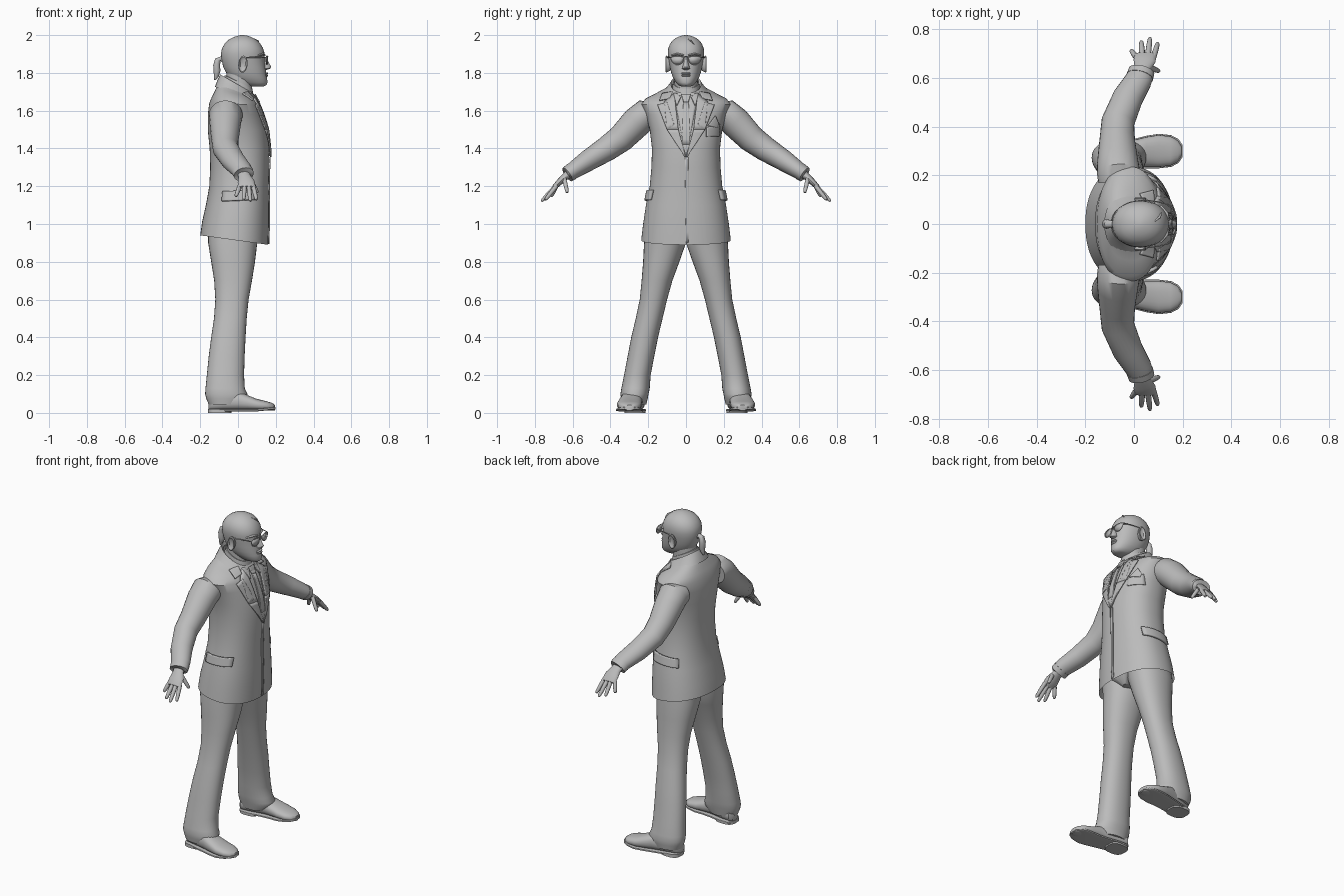
import bpy, bmesh, math
from mathutils import Vector
from mathutils.bvhtree import BVHTree

grey = bpy.data.materials.new("plain_grey")
grey.diffuse_color = (0.5, 0.5, 0.5, 1)


def finish(name, bm, mirror=False, thick=0, angle=40):
    bmesh.ops.remove_doubles(bm, verts=bm.verts, dist=0.0002)
    bmesh.ops.recalc_face_normals(bm, faces=bm.faces)
    me = bpy.data.meshes.new(name)
    bm.to_mesh(me)
    bm.free()
    ob = bpy.data.objects.new(name, me)
    bpy.context.collection.objects.link(ob)
    me.materials.append(grey)
    bpy.ops.object.select_all(action='DESELECT')
    ob.select_set(True)
    bpy.context.view_layer.objects.active = ob
    bpy.ops.object.shade_smooth_by_angle(angle=math.radians(angle))
    if thick:
        m = ob.modifiers.new("thickness", 'SOLIDIFY')
        m.thickness, m.offset = thick, 0
    if mirror:
        ob.modifiers.new("mirror", 'MIRROR').use_axis = (False, True, False)
    return ob


def loft(name, rings, caps=(True, True), **kw):
    bm = bmesh.new()
    loops = [[bm.verts.new(p) for p in r] for r in rings]
    n = len(loops[0])
    for a, b in zip(loops, loops[1:]):
        for i in range(n):
            bm.faces.new((a[i], a[(i + 1) % n], b[(i + 1) % n], b[i]))
    for use, lp in zip(caps, (loops[0], loops[-1])):
        if use:
            bm.faces.new(lp)
    return finish(name, bm, **kw)


def oval(c, u, v, e=2.0, n=32):
    """Superellipse ring around c with half axes u and v."""
    out = []
    for i in range(n):
        a = 2 * math.pi * i / n
        f = lambda t: math.copysign(abs(t) ** (2 / e), t)
        out.append(Vector(c) + Vector(u) * f(math.cos(a)) + Vector(v) * f(math.sin(a)))
    return out


def level(z, x0, x1, y0, y1, tilt=0.0, e=2.2, n=32):
    """Near-horizontal ring; tilt raises its front edge."""
    return oval(((x0 + x1) / 2, (y0 + y1) / 2, z), ((x1 - x0) / 2, 0, tilt), (0, (y1 - y0) / 2, 0), e, n)


def tube(name, path, ref=(1, 0, 0), n=24, caps=(True, True), **kw):
    """Path of (x, y, z, radius along ref, radius across)."""
    pts, rings = [Vector(p[:3]) for p in path], []
    for i, p in enumerate(path):
        t = (pts[min(i + 1, len(pts) - 1)] - pts[max(i - 1, 0)]).normalized()
        u = Vector(ref)
        u = (u - t * u.dot(t)).normalized()
        rings.append(oval(pts[i], u * p[3], t.cross(u) * p[4], 2, n))
    return loft(name, rings, caps, **kw)


# Jacket body
torso = [(.915, .237, -.2, .16, -.025), (1.0, .227, -.19, .163, -.012), (1.1, .212, -.17, .163, 0),
         (1.2, .192, -.152, .162, 0), (1.3, .183, -.147, .165, 0), (1.4, .18, -.15, .165, 0),
         (1.5, .192, -.16, .155, 0), (1.58, .215, -.16, .13, 0), (1.635, .236, -.152, .11, -.005),
         (1.662, .215, -.137, .1, -.015), (1.69, .15, -.115, .09, -.03), (1.71, .1, -.1, .085, -.038),
         (1.725, .078, -.09, .078, -.04)]
jacket = loft("jacket_body", [level(z, a, b, -w, w, t, 2.25, 64) for z, w, a, b, t in torso], (False, False))
tree = BVHTree.FromPolygons([v.co.copy() for v in jacket.data.vertices],
                            [tuple(p.vertices) for p in jacket.data.polygons])


def plate(name, q, axis='x', lift=.004, thick=.008, n=8, **kw):
    """Cloth patch with four corners, laid on the jacket from the front or the side."""
    bm, q = bmesh.new(), [Vector(c) for c in q]
    grid = []
    for i in range(n + 1):
        row = []
        for j in range(n + 1):
            s, t = i / n, j / n
            p = q[0].lerp(q[1], s).lerp(q[3].lerp(q[2], s), t)
            d = Vector((-1, 0, 0)) if axis == 'x' else Vector((0, -1, 0))
            o = Vector((1, p.x, p.y)) if axis == 'x' else Vector((p.x, 1, p.y))
            hit = tree.ray_cast(o, d)[0]
            if hit is None or (axis == 'x' and hit.x < 0):
                hit = tree.find_nearest(Vector((.1, p.x, p.y)))[0]
            row.append(bm.verts.new(hit - d * lift))
        grid.append(row)
    for i in range(n):
        for j in range(n):
            bm.faces.new((grid[i][j], grid[i + 1][j], grid[i + 1][j + 1], grid[i][j + 1]))
    return finish(name, bm, thick=thick, **kw)


# Shirt front, tie, lapels and front edge
plate("shirt_front", [(-.065, 1.69), (.065, 1.69), (.002, 1.36), (-.002, 1.36)], lift=.002, thick=.004)
plate("tie", [(-.014, 1.645), (.014, 1.645), (.022, 1.42), (-.022, 1.42)], lift=.007)
plate("tie_tip", [(-.022, 1.42), (.022, 1.42), (.002, 1.37), (-.002, 1.37)], lift=.007)
plate("tie_knot", [(-.024, 1.685), (.024, 1.685), (.013, 1.645), (-.013, 1.645)], lift=.011, thick=.012)
plate("lapel", [(.062, 1.69), (.115, 1.645), (.1, 1.5), (.04, 1.5)], lift=.008, mirror=True)
plate("lapel_point", [(.1, 1.645), (.15, 1.63), (.1, 1.5), (.06, 1.52)], lift=.008, mirror=True)
plate("lapel_lower", [(.04, 1.5), (.1, 1.5), (.006, 1.355), (.001, 1.355)], lift=.008, mirror=True)
plate("collar_wing", [(.07, 1.7), (.125, 1.69), (.14, 1.655), (.085, 1.665)], lift=.009, mirror=True)
plate("front_edge", [(-.006, 1.355), (.012, 1.355), (.014, .905), (0, .895)], lift=.003, thick=.006)

# Pockets
plate("hip_pocket_flap", [(-.08, 1.172), (.095, 1.18), (.09, 1.128), (-.085, 1.12)], 'y', .007, .014, mirror=True)
plate("breast_pocket", [(.108, 1.51), (.178, 1.53), (.178, 1.465), (.108, 1.462)], lift=.003, thick=.006)
plate("pocket_square", [(.115, 1.52), (.155, 1.572), (.172, 1.53), (.165, 1.51)], lift=.005)

# Jacket collar, shirt collar, shirt collar points
loft("jacket_collar", [level(1.692, -.122, .096, -.128, .128, -.034), level(1.722, -.108, .092, -.096, .096, -.042),
                       level(1.742, -.094, .08, -.08, .08, -.05), level(1.725, -.085, .072, -.07, .07, -.045)],
     (False, False))
loft("shirt_collar", [level(1.70, -.08, .084, -.074, .074, -.03), level(1.752, -.07, .076, -.069, .069, -.035),
                      level(1.752, -.064, .07, -.063, .063, -.035)], (False, False))
plate("shirt_collar_point", [(.018, 1.69), (.065, 1.69), (.052, 1.63), (.046, 1.63)], lift=.009, mirror=True)

# Sleeves
tube("sleeve", [(-.062, .175, 1.575, .085, .07), (-.064, .215, 1.578, .089, .082), (-.067, .26, 1.54, .084, .082),
                (-.069, .345, 1.452, .073, .073), (-.066, .42, 1.398, .068, .066), (-.025, .52, 1.335, .063, .056),
                (.018, .59, 1.288, .056, .046), (.027, .612, 1.273, .053, .042)], mirror=True)
tube("cuff", [(.024, .605, 1.278, .056, .045), (.031, .628, 1.262, .054, .043),
              (.031, .628, 1.262, .042, .03)], mirror=True)

# Hands
tube("palm", [(.028, .61, 1.272, .032, .024), (.035, .64, 1.25, .033, .019), (.043, .668, 1.224, .045, .017),
              (.046, .692, 1.2, .046, .014), (.046, .7, 1.194, .04, .01)], mirror=True, n=16)
fingers = [("little_finger", .01, .685, 1.203, -.012, .714, 1.145), ("ring_finger", .034, .692, 1.198, .03, .752, 1.127),
           ("middle_finger", .057, .692, 1.198, .066, .766, 1.12), ("index_finger", .08, .685, 1.203, .098, .745, 1.127),
           ("thumb", .062, .645, 1.24, .104, .628, 1.165)]
for name, *p in fingers:
    a, b = Vector(p[:3]), Vector(p[3:])
    tube(name, [(*a.lerp(b, t), r, r) for t, r in
                ((0, .012), (.35, .0118), (.65, .011), (.9, .009), (.98, .006), (1, .002))], n=10, mirror=True)

# Trouser legs: height, back, front, inner, outer
legs = [(1.02, -.16, .125, -.0, .205), (.9, -.158, .102, .0, .222), (.8, -.142, .09, .035, .227),
        (.7, -.126, .074, .072, .235), (.6, -.12, .056, .1, .245), (.5, -.127, .046, .124, .266),
        (.4, -.142, .04, .148, .29), (.3, -.155, .035, .168, .309), (.2, -.165, .032, .187, .328),
        (.13, -.172, .036, .192, .342), (.1, -.174, .05, .198, .347), (.075, -.168, .046, .203, .344),
        (.045, -.155, .02, .21, .338)]
loft("trouser_leg", [level(z, a, b, c, d) for z, a, b, c, d in legs], mirror=True)
loft("seat_of_trousers", [level(.89, -.13, .075, -.04, .04), level(.95, -.165, .125, -.18, .18),
                          level(1.05, -.15, .13, -.19, .19)], mirror=False)

# Shoes: position, centre, half width, top
shoe = [(-.155, .262, .025, .07), (-.14, .264, .046, .09), (-.08, .272, .055, .11), (0, .288, .058, .115),
        (.05, .296, .062, .094), (.1, .3, .066, .074), (.15, .3, .06, .062), (.18, .3, .044, .053),
        (.196, .3, .02, .042)]
loft("shoe", [oval((x, c, (h + .012) / 2), (0, w, 0), (0, 0, (h - .012) / 2), 2.4, 24) for x, c, w, h in shoe],
     mirror=True)
loft("shoe_sole", [oval((x + .003, c, .015 + max(0, x - .1) * .1), (0, w + .005, 0), (0, 0, .007), 5, 24)
                   for x, c, w, h in shoe], mirror=True)
loft("shoe_heel", [level(z, -.158, -.035, .215, .325, 0, 3) for z in (0, .02)], mirror=True)

# Neck and head
loft("neck", [level(1.64, -.07, .075, -.062, .062), level(1.74, -.062, .075, -.062, .062),
              level(1.8, -.06, .085, -.064, .064)])
head = [(1.728, .025, .06, .135), (1.735, .04, .03, .15), (1.75, .054, -.01, .157), (1.775, .069, -.045, .153),
        (1.8, .078, -.062, .149), (1.83, .085, -.078, .146), (1.87, .092, -.087, .14), (1.9, .096, -.09, .142),
        (1.93, .094, -.085, .133), (1.955, .084, -.07, .118), (1.975, .068, -.05, .098), (1.99, .044, -.022, .07),
        (1.998, .02, .005, .045), (2.0, .005, .02, .03)]
loft("head", [level(z, a, b, -w, w, 0, 2.15, 40) for z, w, a, b in head])

# Nose, lips, brows, ears
loft("nose", [level(z, .11, x, -w, w, 0, 2, 16) for z, x, w in
              ((1.816, .152, .014), (1.822, .17, .021), (1.832, .176, .019), (1.855, .162, .012), (1.885, .148, .01))])
for name, z in (("upper_lip", 1.797), ("lower_lip", 1.786)):
    tube(name, [(.132, -.03, z, .004, .002), (.149, -.014, z, .008, .006), (.152, 0, z, .008, .006),
                (.149, .014, z, .008, .006), (.132, .03, z, .004, .002)], n=10)
tube("brow", [(.139, .012, 1.893, .007, .005), (.133, .045, 1.9, .008, .006), (.108, .075, 1.893, .005, .004)],
     n=10, mirror=True)
loft("ear", [oval((.026, y, 1.846), (r * .025, 0, r * .006), (0, 0, r * .045), 2, 20)
             for y, r in ((.08, .7), (.095, .9), (.105, 1), (.108, .85), (.1, .55))], mirror=True)

# Glasses: lenses with a flat top, rims, bridge, temples
lens = [(.147 - .5 * abs(y) ** 1.6 + .01, y, z) for y, z in
        [(.046 + .034 * math.cos(a), 1.878 + .034 * math.sin(a) * (.35 if math.sin(a) > 0 else 1))
         for a in [2 * math.pi * i / 24 for i in range(24)]]]
bm = bmesh.new()
bm.faces.new([bm.verts.new(p) for p in lens])
finish("glasses_lens", bm, mirror=True, thick=.003)
tube("glasses_rim", [(*p, .0025, .0025) for p in lens + lens[:1]], n=6, mirror=True)
tube("glasses_bridge", [(.154, -.014, 1.884, .003, .003), (.158, 0, 1.887, .003, .003), (.154, .014, 1.884, .003, .003)], n=6)
tube("glasses_temple", [(.147, .079, 1.882, .003, .003), (.1, .091, 1.883, .003, .003), (.03, .101, 1.882, .003, .003)],
     ref=(0, 0, 1), n=6, mirror=True)

# Ponytail and front tuft of hair
tube("ponytail", [(-.075, 0, 1.865, .014, .014), (-.092, 0, 1.876, .014, .012), (-.107, 0, 1.868, .018, .016),
                  (-.113, 0, 1.84, .02, .019), (-.111, 0, 1.81, .019, .018), (-.115, 0, 1.785, .014, .014),
                  (-.122, 0, 1.762, .004, .004)], ref=(0, 1, 0), n=14)
tube("hair_tuft", [(.085, .012, 1.978, .006, .004), (.106, .028, 1.968, .006, .004), (.112, .046, 1.95, .002, .002)], n=8)
